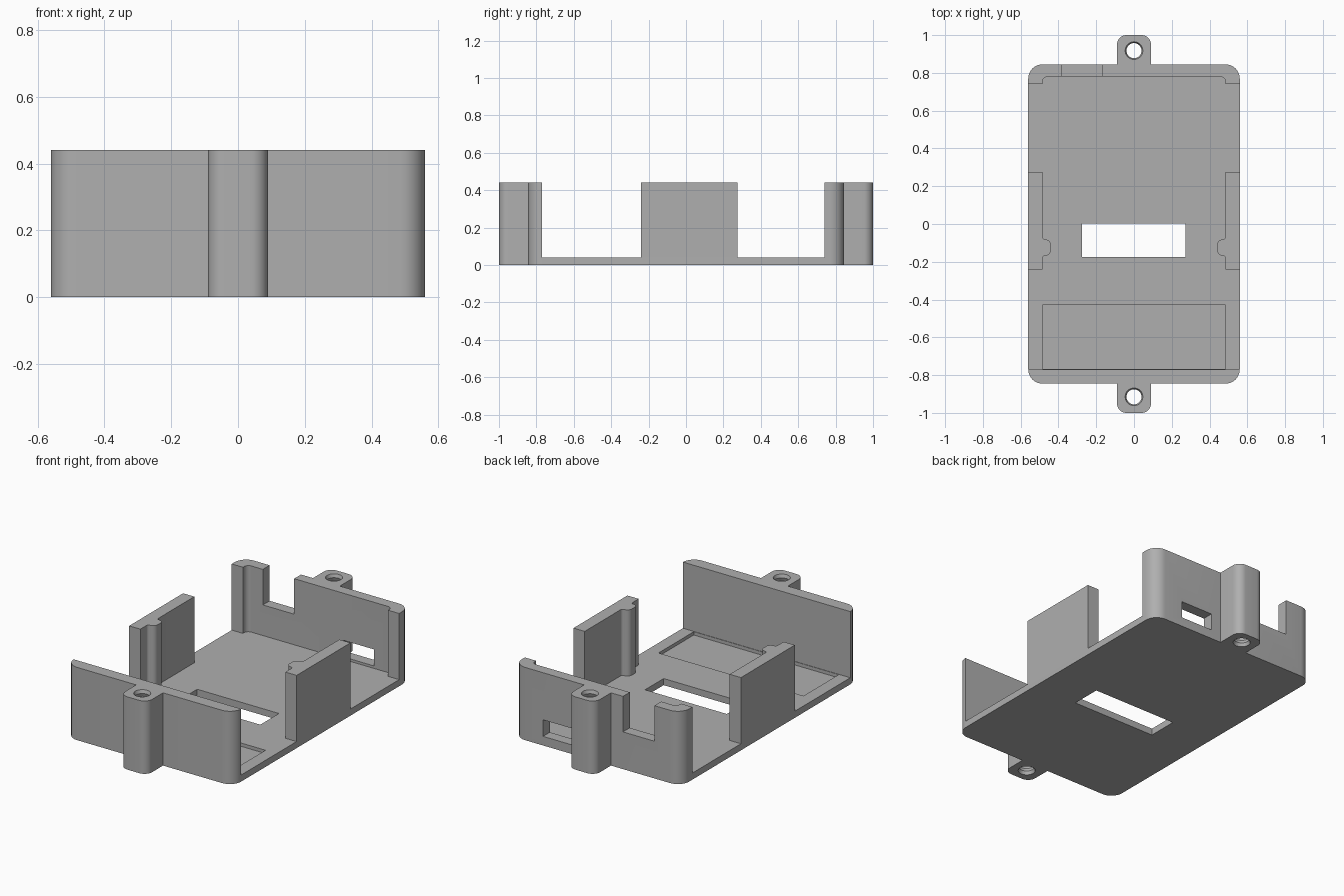
import bpy, bmesh, math
from mathutils import Vector

old = bpy.data.objects.get("Cube")
if old:
    bpy.data.objects.remove(old, do_unlink=True)

HEIGHT = 0.44
FLOOR = 0.04
ABOVE = HEIGHT + 0.1

grey = bpy.data.materials.new("light grey plastic")
grey.use_nodes = True
COLOUR = (0.43, 0.43, 0.43, 1)
grey.diffuse_color = COLOUR
grey.node_tree.nodes["Principled BSDF"].inputs["Base Color"].default_value = COLOUR


def mirrored(half):
    """Close a right-hand half outline with its mirror image."""
    return half + [(-x, y, r) for x, y, r in reversed(half)]


def rounded(corners, steps=8):
    """Replace each (x, y, radius) corner with a fillet arc."""
    pts = [Vector((x, y, 0)) for x, y, r in corners]
    out = []
    for i, p in enumerate(pts):
        r = corners[i][2]
        if r == 0:
            out.append(p)
            continue
        u = (pts[i - 1] - p).normalized()
        v = (pts[(i + 1) % len(pts)] - p).normalized()
        half = u.angle(v) / 2
        centre = p + (u + v).normalized() * r / math.sin(half)
        reach = r / math.tan(half)
        start = (p + u * reach - centre).normalized()
        end = (p + v * reach - centre).normalized()
        out += [centre + start.slerp(end, k / steps) * r for k in range(steps + 1)]
    return out


def finish(bm, name):
    bmesh.ops.recalc_face_normals(bm, faces=bm.faces)
    mesh = bpy.data.meshes.new(name)
    bm.to_mesh(mesh)
    bm.free()
    mesh.materials.append(grey)
    obj = bpy.data.objects.new(name, mesh)
    bpy.context.collection.objects.link(obj)
    return obj


def prism(name, corners, z0, z1):
    bm = bmesh.new()
    face = bm.faces.new([bm.verts.new((p.x, p.y, z0)) for p in rounded(corners)])
    top = bmesh.ops.extrude_face_region(bm, geom=[face], use_keep_orig=True)["geom"]
    verts = [g for g in top if isinstance(g, bmesh.types.BMVert)]
    bmesh.ops.translate(bm, verts=verts, vec=(0, 0, z1 - z0))
    return finish(bm, name)


def box(name, x0, x1, y0, y1, z0, z1):
    return prism(name, [(x0, y0, 0), (x1, y0, 0), (x1, y1, 0), (x0, y1, 0)], z0, z1)


def threaded_rod(name, y, inner=0.04, outer=0.047, turns=12, sides=32):
    """Ridged rod that leaves a threaded screw hole."""
    bm = bmesh.new()
    rings = []
    z0, step = -0.02, (HEIGHT + 0.04) / (2 * turns)
    for i in range(2 * turns + 1):
        r = outer if i % 2 else inner
        rings.append([bm.verts.new((r * math.cos(a), y + r * math.sin(a), z0 + i * step))
                      for a in (math.tau * k / sides for k in range(sides))])
    for low, high in zip(rings, rings[1:]):
        for k in range(sides):
            n = (k + 1) % sides
            bm.faces.new((low[k], low[n], high[n], high[k]))
    bm.faces.new(rings[0])
    bm.faces.new(rings[-1])
    return finish(bm, name)


def cut(target, cutter):
    mod = target.modifiers.new(cutter.name, 'BOOLEAN')
    mod.operation = 'DIFFERENCE'
    mod.solver = 'EXACT'
    mod.object = cutter
    bpy.context.view_layer.objects.active = target
    bpy.ops.object.modifier_apply(modifier=mod.name)
    bpy.data.objects.remove(cutter, do_unlink=True)


# Solid block: rounded rectangle with a screw tab at each end
tray = prism("enclosure_tray", mirrored([
    (0.09, -1.0, 0.05), (0.09, -0.845, 0), (0.56, -0.845, 0.075),
    (0.56, 0.845, 0.075), (0.09, 0.845, 0), (0.09, 1.0, 0.05)]), 0, HEIGHT)

# Open interior, leaving end walls, side walls and their locating ribs
cut(tray, prism("interior", mirrored([
    (0.7, -0.77, 0), (0.7, -0.24, 0), (0.485, -0.24, 0),
    (0.485, -0.17, 0.015), (0.44, -0.165, 0.03),
    (0.44, -0.085, 0.03), (0.485, -0.08, 0.015),
    (0.485, 0.275, 0), (0.7, 0.275, 0), (0.7, 0.74, 0),
    (0.485, 0.74, 0), (0.485, 0.78, 0.028)]), FLOOR, ABOVE))

# Shallow floor recess and the slot through the floor
cut(tray, box("floor_recess", -0.485, 0.485, -0.767, -0.43, 0.02, 0.1))
cut(tray, box("floor_slot", -0.275, 0.272, -0.175, 0.003, -0.1, 0.1))

# Back wall: notch from the top and a small port window
cut(tray, box("back_notch", -0.38, -0.17, 0.7, 0.9, 0.225, ABOVE))
cut(tray, box("back_window", 0.155, 0.365, 0.7, 0.9, 0.055, 0.155))

# Threaded screw holes in both tabs
for y in (-0.915, 0.918):
    cut(tray, threaded_rod("screw_hole", y))

# Smooth the fillets, keep edges sharp
bpy.ops.object.select_all(action='DESELECT')
tray.select_set(True)
bpy.context.view_layer.objects.active = tray
bpy.ops.object.shade_smooth_by_angle(angle=math.radians(25))
